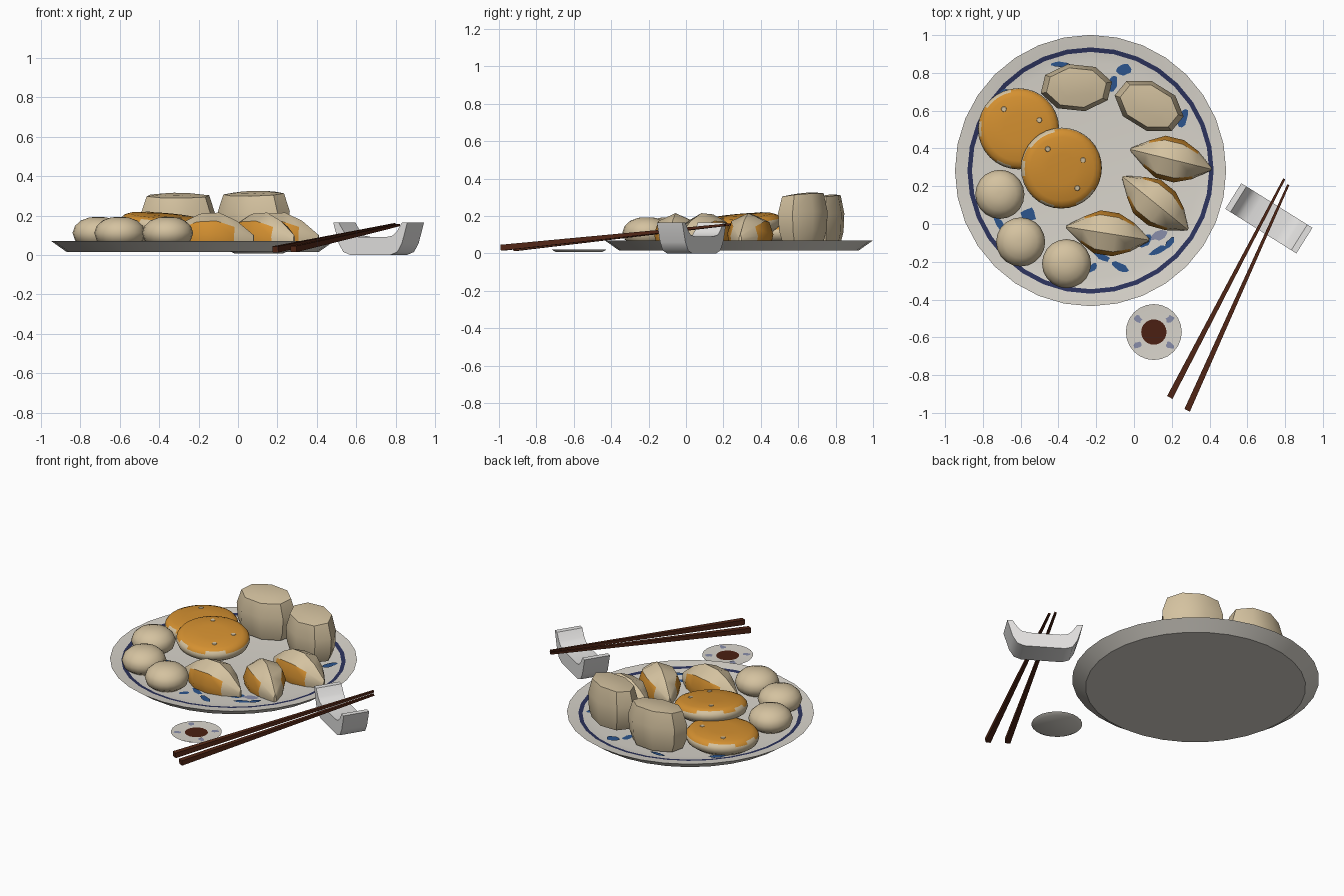
import bpy, math, random
from mathutils import Vector, Matrix

if "Cube" in bpy.data.objects:
    bpy.data.objects.remove(bpy.data.objects["Cube"])

random.seed(4)


def material(name, r, g, b):
    m = bpy.data.materials.new(name)
    m.diffuse_color = (r, g, b, 1)
    m.use_nodes = True
    m.node_tree.nodes["Principled BSDF"].inputs["Base Color"].default_value = m.diffuse_color
    return m


PORCELAIN = material("porcelain", 0.69, 0.66, 0.60)
NAVY = material("navy_glaze", 0.025, 0.033, 0.11)
BLUE = material("blue_glaze", 0.025, 0.09, 0.27)
PALE_BLUE = material("faded_blue", 0.25, 0.27, 0.40)
DOUGH = material("dough", 0.66, 0.54, 0.35)
GOLD = material("fried_gold", 0.66, 0.28, 0.03)
WOOD = material("dark_wood", 0.085, 0.02, 0.008)
SAUCE = material("sauce", 0.07, 0.014, 0.006)
WHITE = material("white_ceramic", 0.78, 0.77, 0.76)


def make(name, verts, faces, mats, idx=None, matrix=None, angle=None):
    me = bpy.data.meshes.new(name)
    me.from_pydata([tuple(v) for v in verts], [], faces)
    for m in mats:
        me.materials.append(m)
    if idx:
        me.polygons.foreach_set("material_index", idx)
    if matrix:
        me.transform(matrix)
    me.update()
    ob = bpy.data.objects.new(name, me)
    bpy.context.collection.objects.link(ob)
    if angle:
        bpy.ops.object.select_all(action='DESELECT')
        ob.select_set(True)
        bpy.context.view_layer.objects.active = ob
        bpy.ops.object.shade_smooth_by_angle(angle=math.radians(angle))
    return ob


def loft(name, rings, mats, pick=None, matrix=None, angle=None):
    """Skin a list of equal rings, capped at both ends."""
    n, k = len(rings[0]), len(rings)
    verts = [v for r in rings for v in r]
    pick = pick or (lambda i, j: 0)
    faces, idx = [tuple(range(n))[::-1]], [pick(-1, 0)]
    for i in range(k - 1):
        for j in range(n):
            j2 = (j + 1) % n
            faces.append((i * n + j, i * n + j2, (i + 1) * n + j2, (i + 1) * n + j))
            idx.append(pick(i, j))
    faces.append(tuple(range((k - 1) * n, k * n)))
    idx.append(pick(k - 1, 0))
    return make(name, verts, faces, mats, idx, matrix, angle)


def lathe(name, profile, seg, mats, pick=None, matrix=None, angle=None):
    rings = [[(r * math.cos(2 * math.pi * j / seg), r * math.sin(2 * math.pi * j / seg), z)
              for j in range(seg)] for r, z in profile]
    return loft(name, rings, mats, pick, matrix, angle)


def at(x, y, z, rx=0, ry=0, rz=0):
    return (Matrix.Translation((x, y, z)) @ Matrix.Rotation(rz, 4, 'Z')
            @ Matrix.Rotation(ry, 4, 'Y') @ Matrix.Rotation(rx, 4, 'X'))


# Plate with a navy ring inside the rim
PX, PY = -0.23, 0.283
lathe("plate", [(0.64, 0.015), (0.718, 0.07), (0.652, 0.061), (0.628, 0.057), (0.57, 0.05)],
      32, [PORCELAIN, NAVY], lambda i, j: 1 if i == 2 else 0, at(PX, PY, 0), 25)


# Painted glaze blots
def blot(name, x, y, rx, ry, rot, z, mat):
    pts, n = [], 11
    for j in range(n):
        a = 2 * math.pi * j / n
        s = random.uniform(0.7, 1.1)
        p = Matrix.Rotation(rot, 3, 'Z') @ Vector((rx * s * math.cos(a), ry * s * math.sin(a), 0))
        pts.append((x + p.x, y + p.y, z))
    make(name, pts, [tuple(range(n))], [mat])


for x, y, rx, ry, rot in [(-0.05, 0.82, 0.045, 0.035, 0), (0.26, 0.565, 0.055, 0.028, 1.3),
                          (-0.11, 0.74, 0.045, 0.025, 1.4), (-0.39, 0.845, 0.05, 0.015, 0),
                          (-0.56, 0.05, 0.045, 0.04, 0), (-0.71, 0.0, 0.05, 0.02, -0.9),
                          (-0.7, 0.68, 0.06, 0.02, 0.8), (0.06, -0.09, 0.04, 0.025, 0.9),
                          (0.13, -0.14, 0.055, 0.022, 0.5), (0.19, -0.1, 0.045, 0.018, 1.0),
                          (0.22, -0.01, 0.07, 0.018, 0.2), (-0.07, -0.23, 0.055, 0.025, -0.4),
                          (-0.17, -0.17, 0.05, 0.02, -0.5), (-0.22, -0.23, 0.03, 0.02, 0.9)]:
    r = math.hypot(x - PX, y - PY)
    blot("plate_blot", x, y, rx, ry, rot, 0.053 + max(0, r - 0.53) * 0.13, BLUE)
blot("plate_faded_blot", 0.13, -0.06, 0.05, 0.025, 0.4, 0.0525, PALE_BLUE)

# Sauce dish
lathe("sauce_dish", [(0.125, 0.008), (0.148, 0.021), (0.067, 0.017), (0.03, 0.017)],
      24, [PORCELAIN, SAUCE], lambda i, j: 1 if i >= 2 else 0, at(0.105, -0.572, 0), 30)
for dx, dy in [(-0.085, 0.07), (0.085, 0.07), (-0.085, -0.07), (0.085, -0.07)]:
    blot("dish_blot", 0.105 + dx, -0.572 + dy, 0.026, 0.018, dx * dy * 100, 0.0215, PALE_BLUE)

# Fried pancakes: pale dough with a ragged golden top and pale flecks
CAKE = [(0.17, 0), (0.205, 0.025), (0.215, 0.05), (0.211, 0.068), (0.198, 0.084), (0.17, 0.095), (0.08, 0.1)]


def cake_colour(i, j):
    return 1 if i >= 4 or (i == 3 and math.sin(j * 1.1) + math.sin(j * 0.43) > -0.3) else 0


for name, m in (("back_pancake", at(-0.61, 0.505, 0.055, 0.02, -0.02)),
                ("front_pancake", at(-0.388, 0.3, 0.105, 0.085, 0.075))):
    lathe(name, CAKE, 32, [DOUGH, GOLD], cake_colour, m, 50)
    for a, r in ((2.2, 0.13), (0.4, 0.12), (-0.9, 0.13)):
        lathe("pancake_fleck", [(0.017, 0.094), (0.013, 0.1)], 8, [DOUGH], None,
              m @ at(r * math.cos(a), r * math.sin(a), 0))

# Small round buns
for x, y in ((-0.71, 0.157), (-0.6, -0.095), (-0.357, -0.21)):
    lathe("small_bun", [(0.085, 0), (0.118, 0.025), (0.13, 0.062), (0.118, 0.097),
                        (0.087, 0.125), (0.045, 0.14), (0.015, 0.143)], 20, [DOUGH], None,
          at(x, y, 0.05), 60)

# Large steamed buns: chunky faceted barrels with a tilted flat top
for x, y, z, rot in ((-0.305, 0.722, 0.06, 0), (0.08, 0.625, 0.07, -0.45)):
    m = at(x, y, z, 0, 0, rot) @ Matrix.Diagonal((1, 0.66, 1, 1))
    rings = [[(r * math.cos(math.pi * (j + .3) / 4), r * math.sin(math.pi * (j + .3) / 4),
               h + tilt * math.sin(math.pi * (j + .3) / 4)) for j in range(8)]
             for r, h, tilt in ((0.165, 0, 0), (0.188, 0.055, 0), (0.194, 0.15, 0.005),
                                (0.163, 0.24, 0.012), (0.09, 0.248, 0.008))]
    loft("large_bun", rings, [DOUGH], None, m, 42)

# Pan-fried dumplings: ridged pointed lofts with golden lower sides
SECTION = [(0.9, 0), (1, 0.32), (0.8, 0.74), (0, 1), (-0.8, 0.74), (-1, 0.32), (-0.9, 0)]
STATIONS = [(-1, 0.06, 0.3), (-0.6, 0.62, 0.72), (-0.25, 1, 0.96), (0.2, 1, 1), (0.6, 0.66, 0.75), (1, 0.06, 0.3)]
for x0, y0, x1, y1 in ((-0.02, 0.395, 0.41, 0.29), (-0.06, 0.25, 0.285, -0.03), (-0.36, -0.015, 0.08, -0.085)):
    length = math.hypot(x1 - x0, y1 - y0) / 2
    rings = [[(t * length, s * w * 0.115, h * k * 0.163) for s, h in SECTION] for t, w, k in STATIONS]
    loft("dumpling", rings, [DOUGH, GOLD],
         lambda i, j: 1 if 1 <= i <= 3 and j in (0, 1, 4, 5) else 0,
         at((x0 + x1) / 2, (y0 + y1) / 2, 0.052, 0, 0, math.atan2(y1 - y0, x1 - x0)), 35)

# Chopsticks: tapered square rods
for a, b in (((0.19, -0.917, 0.028), (0.795, 0.238, 0.155)), ((0.282, -0.985, 0.03), (0.817, 0.208, 0.152))):
    a, b = Vector(a), Vector(b)
    d = (b - a).normalized()
    side = d.cross(Vector((0, 0, 1))).normalized()
    up = side.cross(d)
    rings = [[p + side * h * u + up * h * v for u, v in ((-1, -1), (1, -1), (1, 1), (-1, 1))]
             for p, h in ((a, 0.016), (b, 0.006))]
    loft("chopstick", rings, [WOOD])

# Chopstick rest: boat profile mirrored and extruded
half = [(0.12, 0), (0.162, 0.015), (0.19, 0.06), (0.222, 0.165), (0.19, 0.165), (0.16, 0.12), (0.135, 0.098), (0.09, 0.09)]
outline = half + [(-x, z) for x, z in reversed(half)]
rings = [[(x, y, z) for x, z in outline] for y in (0.08, -0.08)]
loft("chopstick_rest", rings, [WHITE], None, at(0.714, 0.03, 0, 0, 0, math.atan2(-0.235, 0.375)), 40)

# Consistent outward normals
import bmesh
for ob in bpy.data.objects:
    bm = bmesh.new()
    bm.from_mesh(ob.data)
    if len(bm.faces) > 1:
        bmesh.ops.recalc_face_normals(bm, faces=bm.faces)
    bm.to_mesh(ob.data)
    bm.free()
